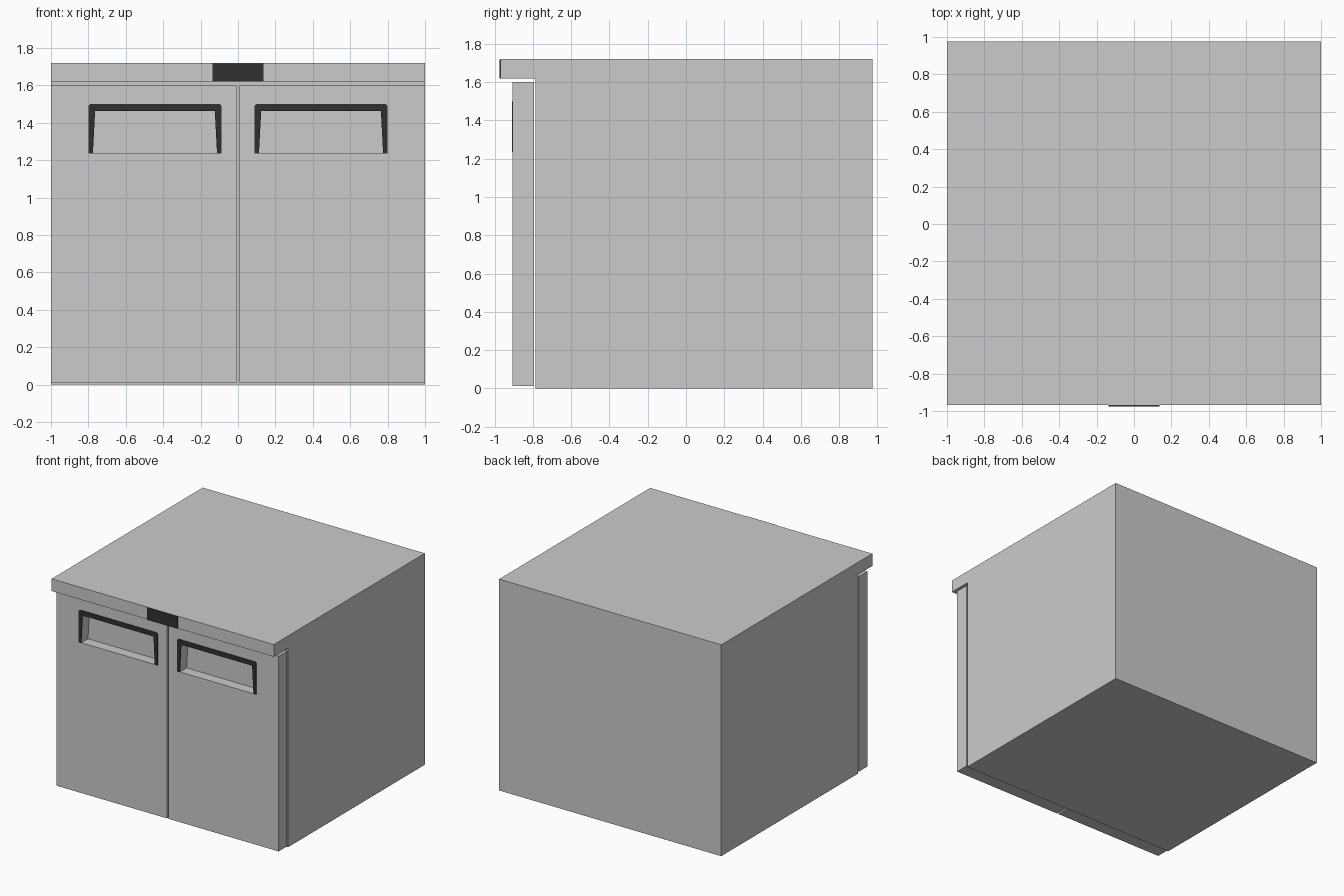
import bpy, bmesh

if "Cube" in bpy.data.objects:
    bpy.data.objects.remove(bpy.data.objects["Cube"])


def prism(name, points, axis, lo, hi, mat=None):
    """Extrude a 2D outline along x (points are y,z) or y (points are x,z)."""
    place = (lambda p, d: (d, p[0], p[1])) if axis == 'x' else (lambda p, d: (p[0], d, p[1]))
    bm = bmesh.new()
    face = bm.faces.new([bm.verts.new(place(p, lo)) for p in points])
    ext = bmesh.ops.extrude_face_region(bm, geom=[face])
    moved = [g for g in ext['geom'] if isinstance(g, bmesh.types.BMVert)]
    offset = (hi - lo, 0, 0) if axis == 'x' else (0, hi - lo, 0)
    bmesh.ops.translate(bm, verts=moved, vec=offset)
    bmesh.ops.recalc_face_normals(bm, faces=bm.faces)
    mesh = bpy.data.meshes.new(name)
    bm.to_mesh(mesh)
    bm.free()
    obj = bpy.data.objects.new(name, mesh)
    bpy.context.collection.objects.link(obj)
    if mat:
        mesh.materials.append(mat)
    return obj


def rect(x0, x1, z0, z1):
    return [(x0, z0), (x1, z0), (x1, z1), (x0, z1)]


dark = bpy.data.materials.new("dark_trim")
dark.diffuse_color = (0.03, 0.03, 0.03, 1)
dark.use_nodes = True
dark.node_tree.nodes["Principled BSDF"].inputs["Base Color"].default_value = dark.diffuse_color

# Cabinet body with the worktop overhanging the doors
prism("cabinet_body", [(-0.785, 0), (0.975, 0), (0.975, 1.72), (-0.968, 1.72),
                       (-0.968, 1.62), (-0.785, 1.62)], 'x', -1, 1)

# Plain dark plate on the worktop edge
prism("front_plate", rect(-0.137, 0.137, 1.62, 1.718), 'y', -0.975, -0.968, dark)

# Doors with a handle pocket, mirrored left to right
opening = [(0.112, 1.235), (0.776, 1.235), (0.764, 1.462), (0.124, 1.462)]
door = prism("doors", rect(0.007, 1.0, 0.012, 1.6), 'y', -0.905, -0.795)
cutter = prism("pocket_cutter", opening, 'y', -0.95, -0.82)
cutter.hide_render = True
cutter.hide_viewport = True
cut = door.modifiers.new("pocket", 'BOOLEAN')
cut.operation = 'DIFFERENCE'
cut.solver = 'EXACT'
cut.object = cutter

# Dark three-sided handle surrounds with clipped top corners
surround = [(0.087, 1.235), opening[0], opening[3], opening[2], opening[1],
            (0.8, 1.235), (0.8, 1.49), (0.79, 1.5), (0.097, 1.5), (0.087, 1.49)]
handle = prism("handle_surrounds", surround, 'y', -0.91, -0.904, dark)

for obj in (door, handle):
    obj.modifiers.new("mirror", 'MIRROR').use_axis = (True, False, False)
